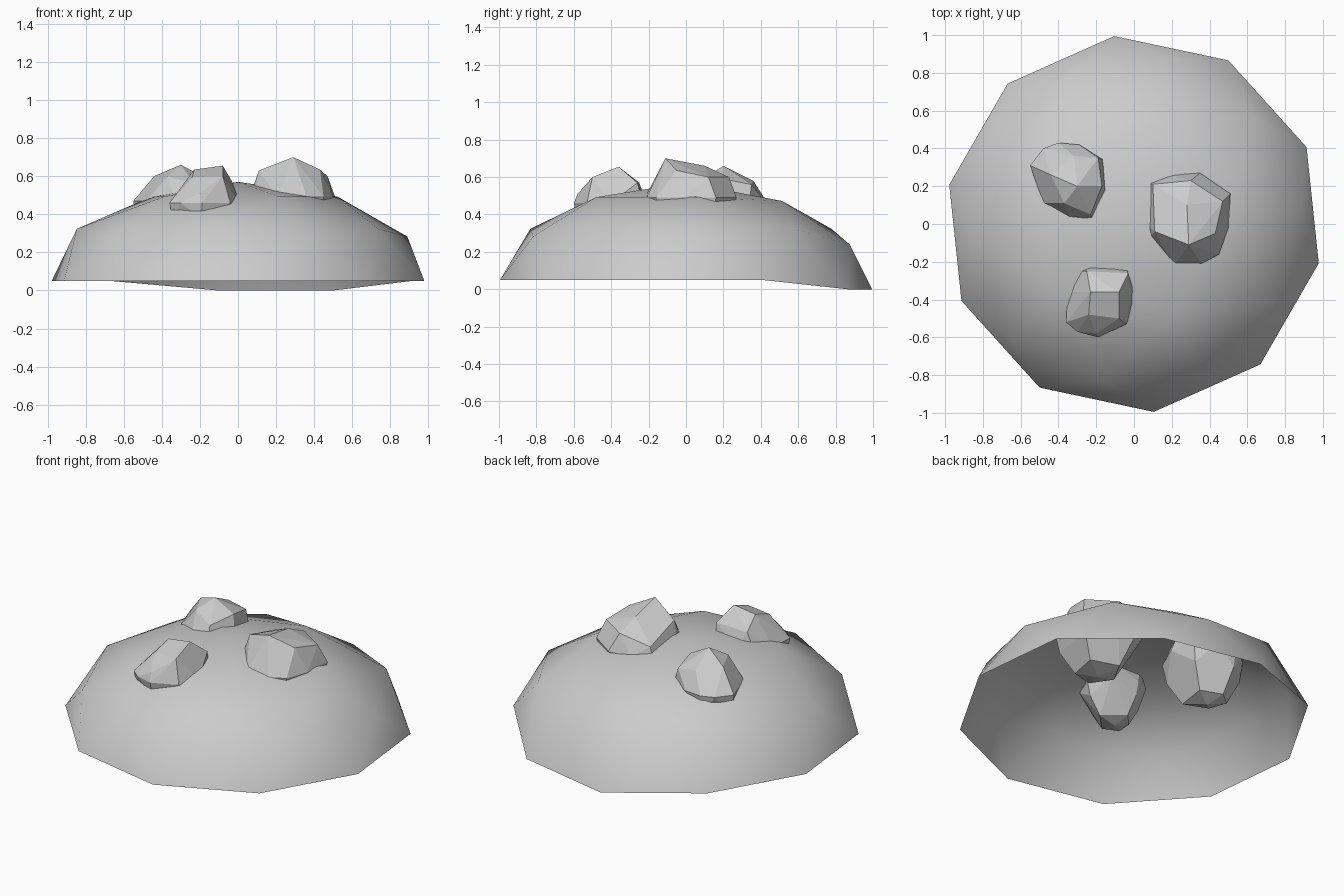
import bpy, bmesh, math
from mathutils import Matrix, Vector

if "Cube" in bpy.data.objects:
    bpy.data.objects.remove(bpy.data.objects["Cube"])


def finish(bm, name, smooth):
    bmesh.ops.recalc_face_normals(bm, faces=bm.faces)
    for f in bm.faces:
        f.smooth = smooth
    me = bpy.data.meshes.new(name)
    bm.to_mesh(me)
    bm.free()
    ob = bpy.data.objects.new(name, me)
    bpy.context.collection.objects.link(ob)
    return ob


# Open mound: upper half of a flattened icosphere, sagging slightly at the back
bm = bmesh.new()
bmesh.ops.create_icosphere(bm, subdivisions=2, radius=1)
low = [v for v in bm.verts if v.co.z < -0.01]
bmesh.ops.delete(bm, geom=low, context='VERTS')
bmesh.ops.transform(bm, verts=bm.verts, matrix=Matrix.Translation((0, 0, 0.05))
                    @ Matrix.Rotation(math.radians(6), 4, 'Z')
                    @ Matrix.Diagonal((1, 1, 0.52, 1)))
for v in bm.verts:
    r = math.hypot(v.co.x, v.co.y)
    if r > 0.1 and abs(math.degrees(math.atan2(v.co.y, v.co.x)) - 78) < 20:
        v.co.z -= 0.05 * r ** 1.4
for f in bm.faces:
    f.normal_update()
    if f.normal.z < 0:
        f.normal_flip()
finish(bm, "mound", True)


# Faceted rocks: hull of crown points, widest outline and a tapering buried base
def rock(name, crown, outline, ring_z, base_z):
    pts = [Vector(p) for p in crown]
    n = len(outline)
    cx = sum(p[0] for p in outline) / n
    cy = sum(p[1] for p in outline) / n
    for i, (x, y) in enumerate(outline):
        pts.append(Vector((x, y, ring_z)))
        if i % 2 == 0:
            for s, t in ((0.9, 0.4), (0.55, 0.88)):
                pts.append(Vector((cx + (x - cx) * s, cy + (y - cy) * s,
                                   ring_z + (base_z - ring_z) * t)))
    pts.append(Vector((cx, cy, base_z)))
    bm = bmesh.new()
    for p in pts:
        bm.verts.new(p)
    res = bmesh.ops.convex_hull(bm, input=bm.verts)
    loose = {g for g in res["geom_interior"] + res["geom_unused"]
             if isinstance(g, bmesh.types.BMVert)}
    bmesh.ops.delete(bm, geom=list(loose), context='VERTS')
    bmesh.ops.dissolve_limit(bm, angle_limit=math.radians(6),
                             verts=bm.verts, edges=bm.edges)
    finish(bm, name, False)


rock("right_rock",
     [(0.29, -0.11, 0.70), (0.28, 0.10, 0.66), (0.43, -0.05, 0.635), (0.11, -0.04, 0.63),
      (0.30, 0.23, 0.60), (0.10, 0.21, 0.56), (0.47, 0.12, 0.60)],
     [(0.06, 0.0), (0.08, 0.22), (0.20, 0.26), (0.35, 0.27), (0.51, 0.16), (0.50, -0.02),
      (0.45, -0.16), (0.36, -0.21), (0.21, -0.22), (0.08, -0.08)], 0.49, 0.20)

rock("left_rock",
     [(-0.30, 0.20, 0.66), (-0.44, 0.26, 0.60), (-0.37, 0.11, 0.60), (-0.17, 0.20, 0.59),
      (-0.32, 0.36, 0.58), (-0.19, 0.35, 0.56), (-0.23, 0.05, 0.56)],
     [(-0.55, 0.31), (-0.48, 0.40), (-0.40, 0.43), (-0.29, 0.42), (-0.16, 0.34),
      (-0.14, 0.16), (-0.21, 0.0), (-0.33, 0.01), (-0.48, 0.11)], 0.47, 0.15)

rock("front_rock",
     [(-0.08, -0.36, 0.655), (-0.23, -0.36, 0.635), (-0.24, -0.48, 0.595), (-0.08, -0.50, 0.60),
      (-0.03, -0.26, 0.57), (-0.25, -0.25, 0.57), (-0.20, -0.58, 0.51)],
     [(-0.35, -0.36), (-0.30, -0.25), (-0.21, -0.21), (-0.04, -0.23), (0.01, -0.40),
      (-0.04, -0.53), (-0.19, -0.60), (-0.30, -0.57), (-0.36, -0.52)], 0.46, 0.25)
